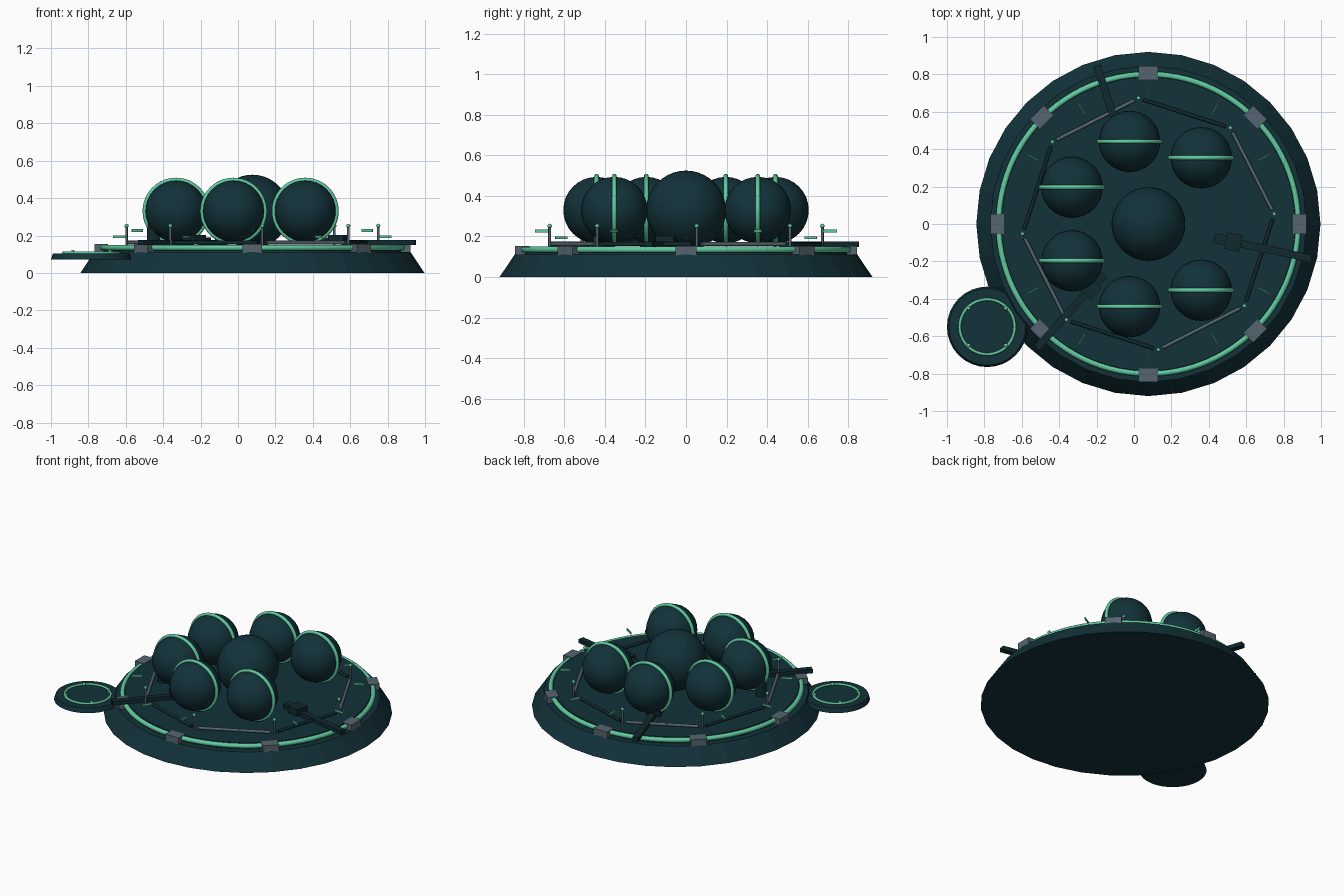
import bpy
from math import sin, cos, pi, radians
from mathutils import Vector

cube = bpy.data.objects.get("Cube")
if cube:
    bpy.data.objects.remove(cube, do_unlink=True)


def material(name, r, g, b):
    m = bpy.data.materials.new(name)
    m.use_nodes = True
    m.diffuse_color = (r, g, b, 1)
    m.node_tree.nodes["Principled BSDF"].inputs["Base Color"].default_value = (r, g, b, 1)
    return m


TEAL = material("dark teal", 0.006, 0.032, 0.042)
DEEP = material("deep teal", 0.005, 0.022, 0.029)
GREEN = material("mint green", 0.12, 0.60, 0.35)
GREY = material("slate grey", 0.09, 0.13, 0.16)
CX = 0.077  # hub of the platform


def finish(name, mat, smooth=False):
    ob = bpy.context.object
    ob.name = name
    ob.data.materials.append(mat)
    if smooth:
        bpy.ops.object.shade_smooth_by_angle(angle=radians(40))
    return ob


def polar(r, a, z):
    return Vector((CX + r * cos(a), r * sin(a), z))


def frustum(name, mat, x, y, z0, z1, r0, r1, sides=32):
    bpy.ops.mesh.primitive_cone_add(vertices=sides, radius1=r0, radius2=r1, depth=z1 - z0,
                                    location=(x, y, (z0 + z1) / 2))
    return finish(name, mat)


def box(name, mat, loc, size, turn=0):
    bpy.ops.mesh.primitive_cube_add(size=1, location=loc, rotation=(0, 0, turn))
    bpy.context.object.scale = size
    return finish(name, mat)


def ball(name, mat, loc, r, seg=32):
    bpy.ops.mesh.primitive_uv_sphere_add(segments=seg, ring_count=seg // 2, radius=r, location=loc)
    return finish(name, mat, True)


def ring(name, loc, major, minor, seg=64, tilt=0):
    bpy.ops.mesh.primitive_torus_add(major_segments=seg, minor_segments=10, major_radius=major,
                                     minor_radius=minor, location=loc, rotation=(tilt, 0, 0))
    return finish(name, GREEN, True)


def rod(name, mat, a, b, r):
    d = b - a
    bpy.ops.mesh.primitive_cylinder_add(vertices=10, radius=r, depth=d.length, location=(a + b) / 2,
                                        rotation=d.to_track_quat('Z', 'Y').to_euler())
    return finish(name, mat, True)


# Platform: sloping skirt, raised deck and glowing rim
frustum("platform_skirt", TEAL, CX, 0, 0, 0.112, 0.92, 0.845)
frustum("platform_deck", TEAL, CX, 0, 0.105, 0.15, 0.80, 0.785, 64)
ring("platform_rim", (CX, 0, 0.135), 0.80, 0.016, 96)

# Clamps over the rim
for k in range(8):
    a = k * pi / 4
    box(f"rim_clamp_{k}", GREY, polar(0.808, a, 0.123), (0.072, 0.105, 0.062), a)

# Domes: large centre tank and six ringed tanks on a seven-part circle
ball("centre_tank", TEAL, (CX, 0, 0.328), 0.197, 40)
for k in range(1, 7):
    p = polar(0.453, k * 2 * pi / 7, 0.33)
    ball(f"tank_{k}", TEAL, p, 0.164)
    ring(f"tank_ring_{k}", p, 0.167, 0.012, 48, pi / 2)

# Octagonal pipe run with a lit post at every corner
for k in range(8):
    a, b = radians(4.5 + 45 * k), radians(49.5 + 45 * k)
    p, q = polar(0.675, a, 0.162), polar(0.675, b, 0.162)
    rod(f"deck_pipe_{k}", DEEP if k % 2 else GREY, p.lerp(q, 0.05), p.lerp(q, 0.95), 0.010)
    rod(f"corner_post_{k}", GREY, polar(0.675, a, 0.15), polar(0.675, a, 0.25), 0.007)
    ball(f"post_lamp_{k}", GREEN, polar(0.675, a, 0.252), 0.011, 12)

# Small radial light bars at alternating heights
for k in range(12):
    a = k * pi / 6
    z = 0.227 if k % 2 else 0.194
    box(f"light_bar_{k}", GREEN, polar(0.71, a, z), (0.068, 0.006, 0.014), a)

# Three radial booms
for k in range(3):
    a = radians(-12 + 120 * k)
    box(f"boom_tail_{k}", DEEP, polar(0.40, a, 0.175), (0.08, 0.055, 0.03), a)
    box(f"boom_block_{k}", DEEP, polar(0.465, a, 0.18), (0.085, 0.09, 0.045), a)
    box(f"boom_arm_{k}", DEEP, polar(0.69, a, 0.162), (0.40, 0.04, 0.028), a)

# Service drum tucked below a tank
frustum("service_drum", DEEP, -0.45, -0.19, 0.15, 0.28, 0.036, 0.036, 16)

# Side landing pad
PX, PY = -0.785, -0.55
frustum("landing_pad", TEAL, PX, PY, 0.072, 0.103, 0.215, 0.205)
ring("pad_ring", (PX, PY, 0.108), 0.147, 0.008, 48)
for k in range(4):
    a = pi / 4 + k * pi / 2
    ball(f"pad_lamp_{k}", GREEN, (PX + 0.14 * cos(a), PY + 0.14 * sin(a), 0.112), 0.011, 12)
